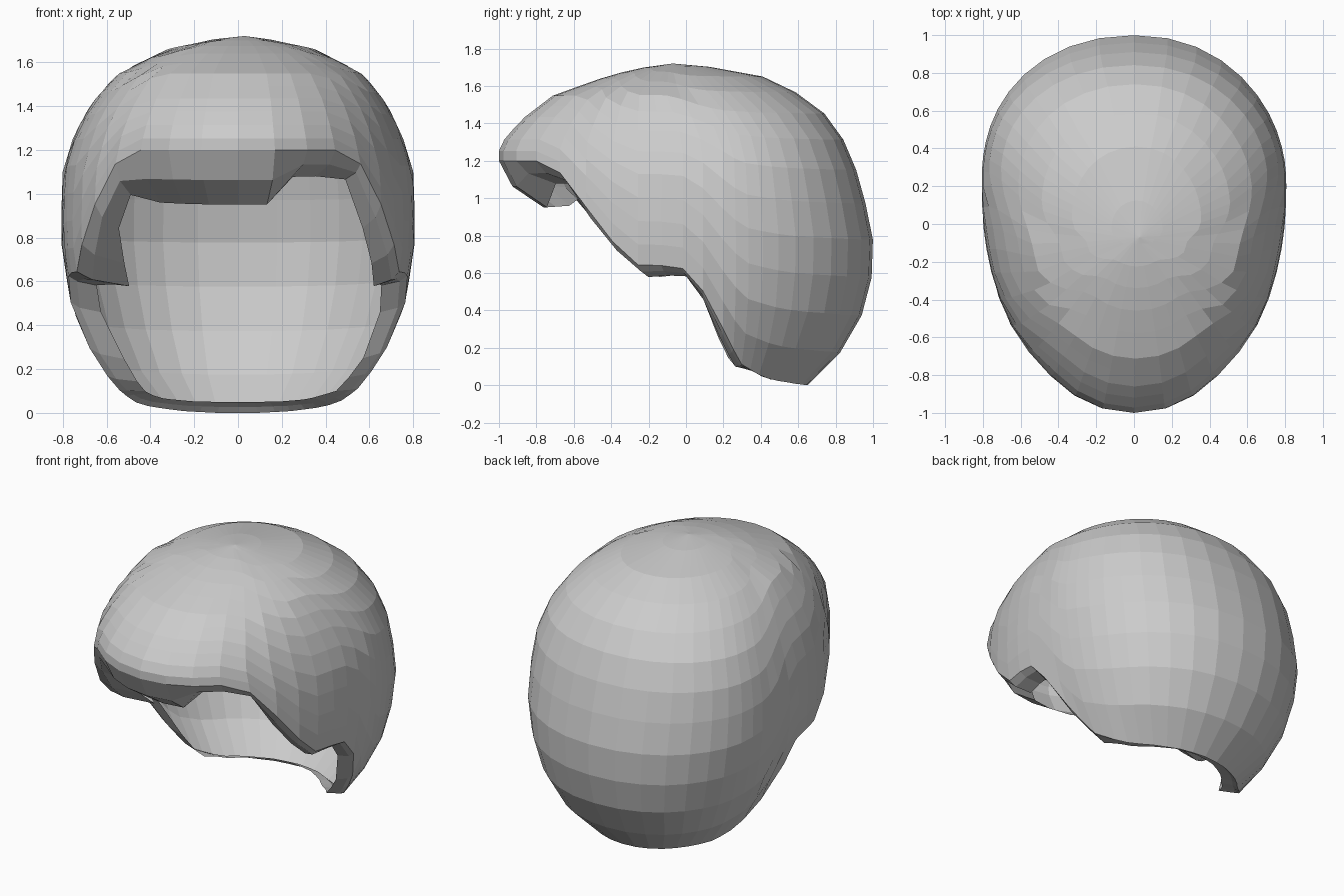
import bpy, bmesh, math

if "Cube" in bpy.data.objects:
    bpy.data.objects.remove(bpy.data.objects["Cube"])

# Horizontal sections of the dome: z, front y, back y, half width, widest y
SECTIONS = [(0, -1, .65, .40, .2), (.05, -1, .71, .50, .2), (.14, -1, .80, .58, .2),
            (.3, -1, .91, .68, .2), (.5, -1, .99, .765, .2), (.8, -1, 1, .81, .2),
            (1.1, -1, .93, .80, .2), (1.28, -1, .86, .745, .2), (1.42, -.88, .78, .67, .13),
            (1.55, -.71, .62, .56, .03), (1.66, -.4, .39, .34, -.03),
            (1.7, -.22, .15, .17, -.06), (1.72, -.07, -.07, 0, -.07)]
# Lower edge seen from the side: y, z
EDGE = [(-1, 1.2), (-.72, 1.2), (-.5, .91), (-.3, .65), (-.1, .64), (.02, .62),
        (.12, .46), (.2, .3), (.29, .12), (.42, .04), (.65, 0)]
# Inward-folded lip along the edge: y, inward distance, height change
LIP = [(-1, .24, -.25), (-.8, .2, -.24), (-.66, .11, -.13), (-.3, .13, -.07),
       (0, .12, -.04), (.2, .11, -.05), (.4, .10, .03), (.65, .08, .05)]
TOP, SEGMENTS, RINGS = 1.72, 44, 12


def lookup(table, v):
    if v <= table[0][0]:
        return table[0][1:]
    for a, b in zip(table, table[1:]):
        if v <= b[0]:
            t = (v - a[0]) / (b[0] - a[0])
            return tuple(p + (q - p) * t for p, q in zip(a[1:], b[1:]))
    return table[-1][1:]


def surface(angle, z):
    front, back, width, mid = lookup(SECTIONS, z)
    s, c = math.sin(angle), -math.cos(angle)
    # the back is slightly fuller on the left than on the right
    k = 2 / 2.1 if c < 0 else 2 / (2.13 - .1 * s)
    x = math.copysign(abs(s) ** k, s) * width
    y = mid + abs(c) ** k * ((back - mid) if c > 0 else (front - mid))
    return x + .1 * max(0, z - 1.3) * (.5 if x < 0 else .3), y, z


def edge_height(angle):
    z = TOP - .2
    while z > 0 and z > lookup(EDGE, surface(angle, z)[1])[0]:
        z -= .004
    return max(z, 0)


bm = bmesh.new()
columns = []
for i in range(SEGMENTS):
    angle = 2 * math.pi * i / SEGMENTS
    # meridians crowd towards the sides, where the edge bends most
    angle += .22 * math.sin(2 * angle)
    low = edge_height(angle)
    x, y, z = surface(angle, low)
    inward, rise = lookup(LIP, y)
    # the left sideburn curls further in
    if x < 0:
        inward += .16 * max(0, 1 - abs(y + .3) / .3)
        inward += .05 * max(0, 1 - abs(y - .2) / .2)
    # the right end of the fringe is notched
    elif x > .28 and y < -.6:
        rise *= .5
    d = math.hypot(x, y - .1)
    ux, uy = -x / d, (.1 - y) / d
    col = [bm.verts.new((x + ux * inward, y + uy * inward, z + rise)),
           bm.verts.new((x + ux * inward * .3, y + uy * inward * .3, z + rise * .55))]
    for j in range(RINGS):
        zz = low + (TOP - low) * math.sin((j / RINGS) ** 1.1 * math.pi / 2)
        col.append(bm.verts.new(surface(angle, zz)))
    columns.append(col)

# Skin the dome and lip, then close the crown
crown = bm.verts.new((.03, -.07, TOP))
for a, b in zip(columns, columns[1:] + columns[:1]):
    for j in range(len(a) - 1):
        bm.faces.new((a[j], b[j], b[j + 1], a[j + 1]))
    bm.faces.new((a[-1], b[-1], crown))
bmesh.ops.recalc_face_normals(bm, faces=bm.faces[:])
mesh = bpy.data.meshes.new("hair_shell")
bm.to_mesh(mesh)
bm.free()
bpy.context.collection.objects.link(bpy.data.objects.new("hair_shell", mesh))
